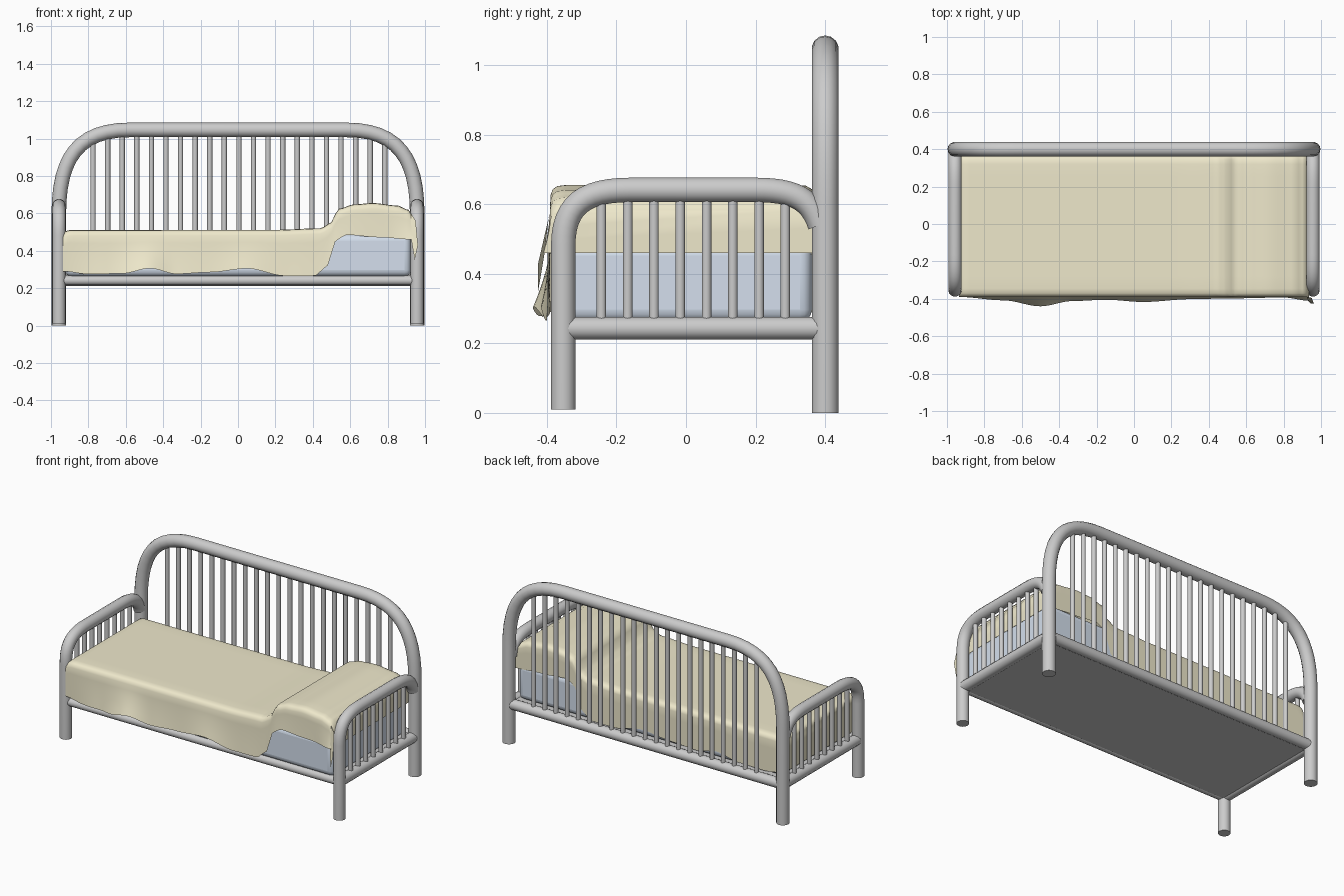
import bpy, bmesh, math
from mathutils import Vector

if "Cube" in bpy.data.objects:
    bpy.data.objects.remove(bpy.data.objects["Cube"])


def paint(ob, name, rgb):
    m = bpy.data.materials.new(name)
    m.diffuse_color = (*rgb, 1)
    m.use_nodes = True
    m.node_tree.nodes["Principled BSDF"].inputs["Base Color"].default_value = m.diffuse_color
    ob.data.materials.append(m)


def activate(ob):
    bpy.ops.object.select_all(action='DESELECT')
    bpy.context.view_layer.objects.active = ob
    ob.select_set(True)


def smooth(ob, angle=45):
    activate(ob)
    bpy.ops.object.shade_smooth_by_angle(angle=math.radians(angle))


def bez(a, b, c, d, n=12):
    a, b, c, d = map(Vector, (a, b, c, d))
    return [a*(1-t)**3 + 3*b*t*(1-t)**2 + 3*c*t*t*(1-t) + d*t**3
            for t in (i/n for i in range(n + 1))]


def tubes(name, paths, r):
    cu = bpy.data.curves.new(name, 'CURVE')
    cu.dimensions = '3D'
    cu.bevel_depth, cu.bevel_resolution, cu.use_fill_caps = r, 5, True
    for path in paths:
        s = cu.splines.new('POLY')
        s.points.add(len(path) - 1)
        for p, co in zip(s.points, path):
            p.co = (*co, 1)
    ob = bpy.data.objects.new(name, cu)
    bpy.context.collection.objects.link(ob)
    activate(ob)
    bpy.ops.object.convert(target='MESH')
    smooth(ob)
    return ob


def box(name, lo, hi, bevel, seg=4):
    bpy.ops.mesh.primitive_cube_add(size=1)
    ob = bpy.context.object
    ob.name = name
    for v in ob.data.vertices:
        v.co = [(l + h)/2 + c*(h - l) for c, l, h in zip(v.co, lo, hi)]
    b = ob.modifiers.new("bevel", 'BEVEL')
    b.width, b.segments = bevel, seg
    smooth(ob)
    return ob


def interp(table, x):
    if x <= table[0][0]:
        return table[0][1]
    for (x0, v0), (x1, v1) in zip(table, table[1:]):
        if x <= x1:
            t = (x - x0)/(x1 - x0)
            return v0 + (v1 - v0)*t*t*(3 - 2*t)
    return table[-1][1]


# Back frame: tall arch, rail and slats
YB = 0.40
left = [Vector((-0.958, YB, 0))] + bez((-0.958, YB, 0.6), (-0.958, YB, 0.9),
                                       (-0.85, YB, 1.046), (-0.58, YB, 1.046))
right = [Vector((-p.x, p.y, p.z)) for p in reversed(left)]
tubes("back_arch", [left + right], 0.039)
tubes("back_rail", [[(-0.95, YB, 0.243), (0.95, YB, 0.243)]], 0.032)
tubes("back_slats", [[(-0.775 + 0.078*i, YB, 0.24), (-0.775 + 0.078*i, YB, 1.04 - (0.03 if i in (0, 20) else 0))]
                     for i in range(21)], 0.014)

# Side frames, mirrored left and right
for side, s in (("left", -1), ("right", 1)):
    X = 0.957*s
    arch = [Vector((X, -0.353, 0.01))]
    arch += bez((X, -0.353, 0.48), (X, -0.353, 0.6), (X, -0.29, 0.641), (X, -0.16, 0.641))
    arch += bez((X, 0.2, 0.641), (X, 0.31, 0.641), (X, 0.36, 0.615), (X, 0.385, 0.54))
    tubes(side + "_arch", [arch], 0.036)
    tubes(side + "_rail", [[(X, -0.34, 0.243), (X, 0.385, 0.243)]], 0.033)
    tubes(side + "_slats", [[(X, -0.243 + 0.0755*i, 0.25), (X, -0.243 + 0.0755*i, 0.635)]
                            for i in range(8)], 0.014)

# Bed base and front rail
box("bed_base", (-0.945, -0.36, 0.22), (0.945, 0.385, 0.262), 0.006, 2)
tubes("front_rail", [[(-0.94, -0.35, 0.241), (0.94, -0.35, 0.241)]], 0.026)

# Mattress
mattress = box("mattress", (-0.925, -0.375, 0.262), (0.925, 0.362, 0.488), 0.035)
paint(mattress, "mattress_blue", (0.66, 0.74, 0.85))

# Blanket: draped section swept along the bed, rising over the pillow
TOP = [(-0.935, .485), (-0.925, .503), (-0.9, .511), (0.2, .512), (0.44, .52), (0.49, .545),
       (0.54, .625), (0.62, .648), (0.72, .655), (0.85, .642), (0.91, .62), (0.935, .585)]
HEM = [(-0.935, .29), (-0.8, .275), (-0.62, .278), (-0.47, .306), (-0.33, .276), (-0.15, .285),
       (0.05, .305), (0.25, .266), (0.41, .266), (0.47, .31), (0.53, .46), (0.58, .485),
       (0.75, .472), (0.935, .46)]
FLARE = [(-0.935, .0), (-0.7, .018), (-0.5, .05), (-0.33, .022), (-0.15, .015), (0.05, .027),
         (0.3, .012), (0.5, .008), (0.8, .003), (0.935, .02)]
xs = [-0.935, -0.93, -0.925, -0.912] + [-0.9 + 0.02*i for i in range(91)] + [0.912, 0.925, 0.935]
bm = bmesh.new()
rows = []
for x in xs:
    T, B, F = interp(TOP, x), interp(HEM, x), interp(FLARE, x)
    back_side = [(0.367, B + (T - 0.03 - B)*t) for t in (0, .25, .5, .75, 1)]
    crown = [(0.362, T - .012), (0.345, T - .002)]
    crown += [(0.32 - 0.0665*i, T) for i in range(11)]
    crown += [(-0.37, T - .003), (-0.383, T - .012)]
    front = [(-0.39 - F*t**1.5, T - 0.03 + (B - T + 0.03)*t) for t in (0, .2, .4, .6, .8, 1)]
    rows.append([bm.verts.new((x, y, z)) for y, z in back_side + crown + front])
for a, b in zip(rows, rows[1:]):
    for i in range(len(a) - 1):
        bm.faces.new((a[i], a[i+1], b[i+1], b[i]))
bm.faces.new(rows[0])
bm.faces.new(rows[-1])
# Loose corner flap beside the pillow
flap = [(0.925, -0.39, .60), (0.95, -0.395, .56), (0.962, -0.425, .43), (0.945, -0.425, .35), (0.928, -0.408, .45)]
bm.faces.new([bm.verts.new(p) for p in flap])
bmesh.ops.recalc_face_normals(bm, faces=bm.faces)
me = bpy.data.meshes.new("blanket")
bm.to_mesh(me)
bm.free()
blanket = bpy.data.objects.new("blanket", me)
bpy.context.collection.objects.link(blanket)
smooth(blanket, 50)
paint(blanket, "blanket_cream", (0.86, 0.81, 0.60))
